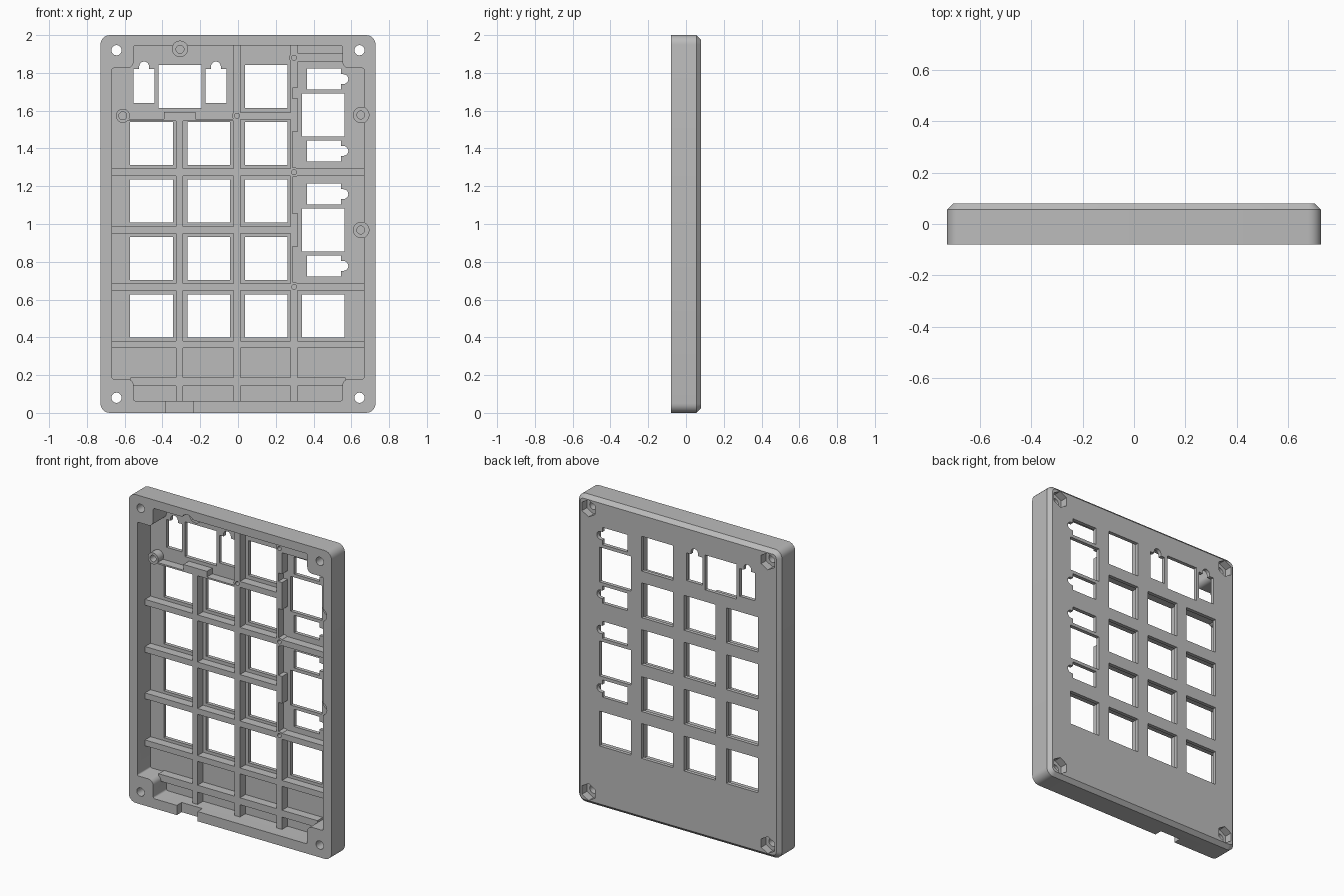
import bpy, bmesh, math

old = bpy.data.objects.get("Cube")
if old:
    bpy.data.objects.remove(old, do_unlink=True)

FRONT, BACK = -0.08, 0.08
FLOOR, RIB = 0.056, 0.0          # depth of plate inner face and of rib tops


# ---- outline helpers: all outlines are (x, z) points pushed along y ----
def rect(x0, x1, z0, z1):
    return [(x0, z0), (x1, z0), (x1, z1), (x0, z1)]


def ring(x, z, r, n=32, turn=0.0):
    return [(x + r * math.cos(turn + math.tau * i / n),
             z + r * math.sin(turn + math.tau * i / n)) for i in range(n)]


def rounded(points, radii, steps=6):
    out = []
    for i, (px, pz) in enumerate(points):
        r = radii[i]
        dirs = []
        for qx, qz in (points[i - 1], points[(i + 1) % len(points)]):
            d = math.hypot(qx - px, qz - pz)
            dirs.append(((qx - px) / d, (qz - pz) / d))
        (ax, az), (bx, bz) = dirs
        cx, cz = px + r * (ax + bx), pz + r * (az + bz)
        for k in range(steps + 1):
            t = math.pi / 2 * k / steps
            s, c = math.sin(t), math.cos(t)
            out.append((cx - r * (ax * s + bx * c), cz - r * (az * s + bz * c)))
    return out


def loft(bm, layers):
    loops = [[bm.verts.new((x, y, z)) for x, z in pts] for pts, y in layers]
    n = len(loops[0])
    for a, b in zip(loops, loops[1:]):
        for i in range(n):
            j = (i + 1) % n
            bm.faces.new((a[i], a[j], b[j], b[i]))
    bm.faces.new(loops[0])
    bm.faces.new(loops[-1])


def prism(bm, pts, y0, y1):
    loft(bm, [(pts, y0), (pts, y1)])


def finish(bm, name):
    bmesh.ops.recalc_face_normals(bm, faces=bm.faces)
    mesh = bpy.data.meshes.new(name)
    bm.to_mesh(mesh)
    bm.free()
    obj = bpy.data.objects.new(name, mesh)
    bpy.context.collection.objects.link(obj)
    return obj


def combine(target, tool, operation):
    mod = target.modifiers.new(operation, 'BOOLEAN')
    mod.operation, mod.object = operation, tool
    mod.solver, mod.use_self = 'EXACT', True
    bpy.context.view_layer.objects.active = target
    bpy.ops.object.modifier_apply(modifier=mod.name)
    bpy.data.objects.remove(tool, do_unlink=True)


# ---- outer shell with rounded corners and a chamfered back edge ----
def shell_outline(inset):
    r = 0.05 - inset
    return rounded(rect(-0.728 + inset, 0.728 - inset, inset, 2 - inset), [r] * 4)


bm = bmesh.new()
loft(bm, [(shell_outline(0), FRONT), (shell_outline(0), BACK - 0.024),
          (shell_outline(0.024), BACK)])
case = finish(bm, "keypad_case")

# ---- cutters: pocket, key openings, screws, cable notch ----
cut = bmesh.new()
W, N, LOW, HIGH = 0.667, 0.553, 0.18, 1.825
pocket = [(-N, 0.063), (N, 0.063), (N, LOW), (W, LOW), (W, HIGH), (N, HIGH),
          (N, 1.945), (-N, 1.945), (-N, HIGH), (-W, HIGH), (-W, LOW), (-N, LOW)]
prism(cut, rounded(pocket, [0.012, 0.012, 0.035, 0.01, 0.01, 0.035] * 2), -0.2, FLOOR)

COLS = [-0.458, -0.155, 0.149, 0.452]
ROWS = [0.513, 0.817, 1.122, 1.426, 1.728]
WIDE = (-0.307, 1.728)
TALL = [(0.452, 1.577), (0.452, 0.968)]
keys = [(x, z) for x in COLS[:3] for z in ROWS[:4]]
keys += [(COLS[3], ROWS[0]), (COLS[2], ROWS[4]), WIDE] + TALL
for x, z in keys:
    prism(cut, rect(x - 0.113, x + 0.113, z - 0.113, z + 0.113), 0, 0.2)


def stabilizer(cx, cz, side, sideways):
    knob = [(0.026 * math.cos(t), 0.106 + 0.026 * math.sin(t))
            for t in [math.pi * k / 10 for k in range(11)]]
    pts = [(-0.056, -0.088), (0.056, -0.088), (0.056, 0.092), (0.026, 0.092)]
    pts += knob + [(-0.026, 0.092), (-0.056, 0.092)]
    pts = [(u + side * 0.19, v) for u, v in pts]
    if sideways:
        pts = [(v, -u) for u, v in pts]
    prism(cut, [(cx + u, cz + v) for u, v in pts], 0, 0.2)


for side in (-1, 1):
    stabilizer(*WIDE, side, False)
    for pos in TALL:
        stabilizer(*pos, side, True)

# corner screw holes with hexagonal nut seats on the back
for x in (-0.643, 0.643):
    for z in (0.08, 1.92):
        prism(cut, ring(x, z, 0.027), -0.2, 0.2)
        prism(cut, ring(x, z, 0.055, 6, math.pi / 6), BACK - 0.05, 0.2)

# round reliefs in the wall around the edge bosses
EDGE_BOSSES = [(-0.307, 1.925), (0.65, 1.577), (0.65, 0.968)]
for x, z in EDGE_BOSSES:
    prism(cut, ring(x, z, 0.043), -0.2, RIB)
# cable notch in the lower wall
prism(cut, rect(-0.383, -0.235, -0.1, 0.08), -0.2, FRONT + 0.05)
combine(case, finish(cut, "openings_cutter"), 'DIFFERENCE')

# ---- ribs and bosses ----
ribs = bmesh.new()
BASE = FLOOR + 0.01
H = 0.019


def rib(x0, x1, z0, z1):
    prism(ribs, rect(x0, x1, z0, z1), RIB, BASE)


V = [-0.309, -0.005, 0.297]
rib(V[0] - H, V[0] + H, 0.05, 1.555)
rib(V[1] - H, V[1] + H, 0.05, 1.96)
rib(V[2] - H, V[2] + H, 0.05, 0.67)
rib(V[2] - H, V[2] + H, 1.72, 1.96)
rib(V[2] - H, V[2] - 0.008, 0.66, 1.73)       # thin wall beside the tall keys
for z in (0.362, 0.667, 1.274):
    rib(-0.68, 0.68, z - H, z + H)
rib(-0.68, V[2] - 0.01, 0.968 - H, 0.968 + H)
rib(-0.57, 0.57, 0.143, 0.188)
rib(V[1], V[2], 1.572 - H, 1.572 + H)
rib(-0.6, V[1], 1.546, 1.556)                 # thin wall below the wide key
rib(V[2], 0.57, 1.858, 1.904)
rib(-0.392, -0.224, 1.55, 1.593)              # clip pads
for x, z in TALL:
    rib(0.28, 0.317, z - 0.088, z + 0.088)

SMALL_BOSSES = [(V[1], 1.573), (V[2], 1.88), (V[2], 1.274), (V[2], 0.667)]
for x, z in SMALL_BOSSES:
    prism(ribs, ring(x, z, 0.026), RIB, BASE)
for x, z in EDGE_BOSSES:
    prism(ribs, ring(x, z, 0.042), RIB, BASE)
prism(ribs, ring(-0.61, 1.573, 0.037), RIB, BASE)
combine(case, finish(ribs, "ribs"), 'UNION')

# ---- blind screw holes in the bosses ----
holes = bmesh.new()
for x, z in SMALL_BOSSES:
    prism(holes, ring(x, z, 0.013, 20), -0.03, FLOOR - 0.006)
for x, z in EDGE_BOSSES + [(-0.61, 1.573)]:
    prism(holes, ring(x, z, 0.021, 20), -0.03, FLOOR - 0.006)
combine(case, finish(holes, "boss_holes_cutter"), 'DIFFERENCE')

# ---- material and shading ----
mat = bpy.data.materials.new("case_grey")
mat.use_nodes = True
GREY = (0.5, 0.5, 0.5, 1)
mat.diffuse_color = GREY
mat.node_tree.nodes["Principled BSDF"].inputs["Base Color"].default_value = GREY
case.data.materials.clear()
case.data.materials.append(mat)
for f in case.data.polygons:
    f.material_index = 0
bpy.ops.object.select_all(action='DESELECT')
case.select_set(True)
bpy.context.view_layer.objects.active = case
bpy.ops.object.shade_smooth_by_angle(angle=math.radians(30))
